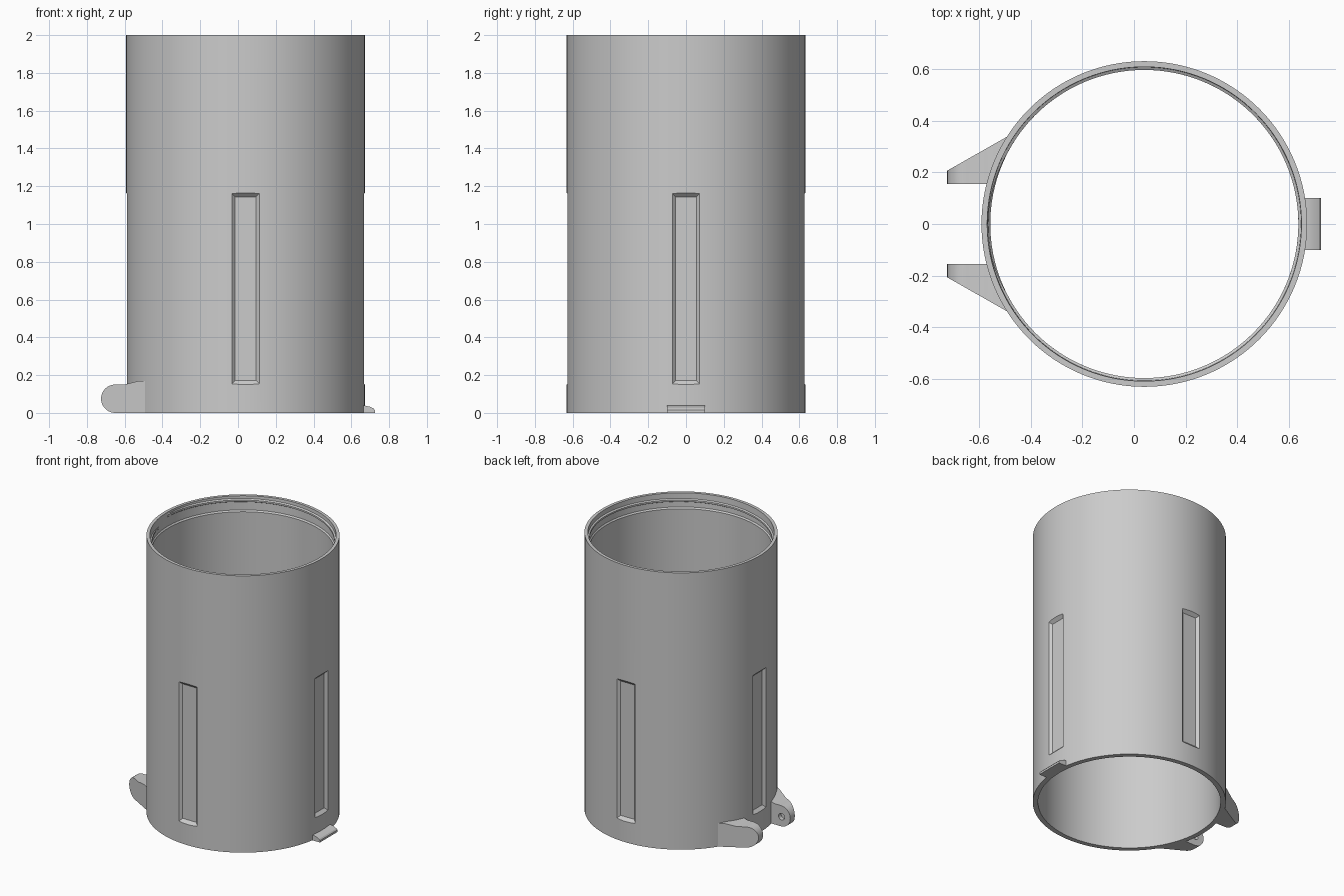
import bpy, bmesh, math
from mathutils import Vector, Matrix

if "Cube" in bpy.data.objects:
    bpy.data.objects.remove(bpy.data.objects["Cube"])

CX, R, BORE, SEG = 0.04, 0.632, 0.598, 128

grey = bpy.data.materials.new("plain grey")
grey.use_nodes = True
grey.diffuse_color = (0.6, 0.6, 0.6, 1)
grey.node_tree.nodes["Principled BSDF"].inputs["Base Color"].default_value = (0.6, 0.6, 0.6, 1)


def finish(bm, name):
    bmesh.ops.recalc_face_normals(bm, faces=bm.faces)
    mesh = bpy.data.meshes.new(name)
    bm.to_mesh(mesh)
    bm.free()
    mesh.materials.append(grey)
    ob = bpy.data.objects.new(name, mesh)
    bpy.context.collection.objects.link(ob)
    return ob


def activate(ob):
    bpy.ops.object.select_all(action="DESELECT")
    ob.select_set(True)
    bpy.context.view_layer.objects.active = ob


def smooth(ob):
    activate(ob)
    bpy.ops.object.shade_smooth_by_angle(angle=math.radians(25))


def cut(ob, cutter):
    mod = ob.modifiers.new("cut", "BOOLEAN")
    mod.operation, mod.solver, mod.object = "DIFFERENCE", "EXACT", cutter
    activate(ob)
    bpy.ops.object.modifier_apply(modifier=mod.name)
    bpy.data.objects.remove(cutter)


def bridge(bm, rings, closed):
    """Join equal rings of points with quads."""
    rows = [[bm.verts.new(p) for p in ring] for ring in rings]
    n = len(rows[0])
    pairs = list(zip(rows, rows[1:] + rows[:1])) if closed else list(zip(rows, rows[1:]))
    for a, b in pairs:
        for i in range(n):
            j = (i + 1) % n
            bm.faces.new((a[i], a[j], b[j], b[i]))
    if not closed:
        bm.faces.new(rows[0])
        bm.faces.new(rows[-1])


def section(profile, angle, lift=0):
    c, s = math.cos(angle), math.sin(angle)
    return [(CX + r * c, r * s, z + lift) for r, z in profile]


def prism(profile, y0, y1):
    bm = bmesh.new()
    bridge(bm, [[(x, y, z) for x, z in profile] for y in (y0, y1)], False)
    return bm


def core():
    """Cutter that keeps attached parts out of the bore."""
    bm = bmesh.new()
    bmesh.ops.create_cone(bm, cap_ends=True, segments=SEG, radius1=0.615, radius2=0.615,
                          depth=1, matrix=Matrix.Translation((CX, 0, 0)))
    return finish(bm, "core_cutter")


# Tube with a widened mouth
tube = [(R, 0), (R, 2), (0.61, 2), (0.606, 1.9), (BORE, 1.89), (BORE, 0)]
bm = bmesh.new()
bridge(bm, [section(tube, math.tau * i / SEG) for i in range(SEG)], True)
body = finish(bm, "tube_body")

# Four bevelled grip recesses
for k in range(4):
    bm = bmesh.new()
    rings = []
    for d, grow in ((0.61, 0), (0.66, 0.05)):
        w, lo, hi = 0.055 + grow, 0.172 - grow, 1.143 + grow
        rings.append([(d, -w, lo), (d, w, lo), (d, w, hi), (d, -w, hi)])
    bridge(bm, rings, False)
    bm.transform(Matrix.Translation((CX, 0, 0)) @ Matrix.Rotation(k * math.pi / 2, 4, "Z"))
    cut(body, finish(bm, "recess_cutter"))
smooth(body)

# Internal screw thread, tapering into the wall at both ends
bm = bmesh.new()
rings, steps = [], 120
for i in range(steps + 1):
    t = i / steps
    grow = max(0.05, min(1, t * 20, (1 - t) * 12))
    ridge = [(0.612, -0.014), (0.607 - 0.009 * grow, -0.006),
             (0.607 - 0.009 * grow, 0.006), (0.612, 0.014)]
    rings.append(section(ridge, math.radians(190 + 350 * t), 1.935 + 0.04 * t))
bridge(bm, rings, False)
smooth(finish(bm, "mouth_thread"))

# Hinge ears: rounded side profile, slanted outer face, blind pin hole
arc = [math.radians(a) for a in range(90, 271, 10)]
ear = [(-0.65 + 0.075 * math.cos(a), 0.075 + 0.075 * math.sin(a)) for a in arc]
ear += [(-0.40, 0), (-0.40, 0.172), (-0.53, 0.168), (-0.575, 0.157), (-0.60, 0.15)]
for side, name in ((1, "left_hinge_ear"), (-1, "right_hinge_ear")):
    bm = prism(ear, 0.155 * side, 0.40 * side)
    slant = Vector((-0.125, 0.22 * side, 0))
    cutting = bmesh.ops.bisect_plane(bm, geom=bm.verts[:] + bm.edges[:] + bm.faces[:],
                                     plane_co=(-0.725, 0.207 * side, 0), plane_no=slant,
                                     clear_outer=True)
    edges = [e for e in cutting["geom_cut"] if isinstance(e, bmesh.types.BMEdge)]
    bmesh.ops.contextual_create(bm, geom=edges)
    ob = finish(bm, name)
    cut(ob, core())
    bm = bmesh.new()
    place = Matrix.Translation((-0.655, 0.155 * side, 0.07)) @ Matrix.Rotation(math.pi / 2, 4, "X")
    bmesh.ops.create_cone(bm, cap_ends=True, segments=24, radius1=0.024, radius2=0.024,
                          depth=0.06, matrix=place)
    cut(ob, finish(bm, "pin_hole_cutter"))
    smooth(ob)

# Latch lip opposite the hinge
lip = [(0.60, 0), (0.725, 0), (0.725, 0.014), (0.718, 0.023), (0.70, 0.032), (0.675, 0.038), (0.60, 0.038)]
latch = finish(prism(lip, -0.1, 0.1), "latch_lip")
cut(latch, core())
smooth(latch)
